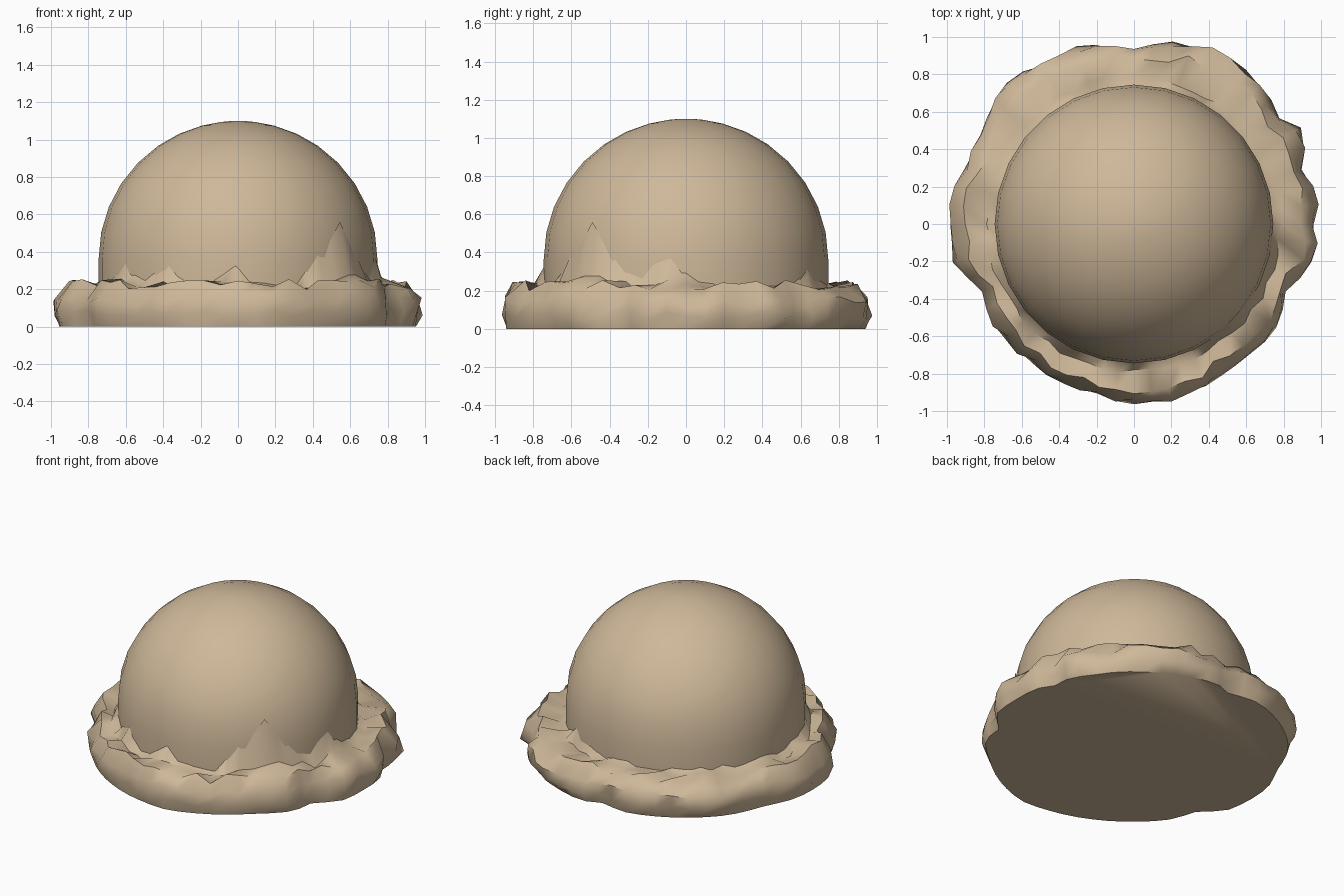
import bpy, bmesh, math, random

if "Cube" in bpy.data.objects:
    bpy.data.objects.remove(bpy.data.objects["Cube"])

random.seed(4)
mat = bpy.data.materials.new("vanilla tan")
mat.diffuse_color = (0.62, 0.48, 0.32, 1)
mat.use_nodes = True
mat.node_tree.nodes["Principled BSDF"].inputs["Base Color"].default_value = mat.diffuse_color


def loft(name, rings, cap_start, cap_end, angle):
    """Skin a list of closed rings, cap the ends, smooth by angle."""
    bm = bmesh.new()
    loops = [[bm.verts.new(p) for p in ring] for ring in rings]
    n = len(rings[0])
    for a, b in zip(loops, loops[1:]):
        for i in range(n):
            j = (i + 1) % n
            bm.faces.new((a[i], a[j], b[j], b[i]))
    if cap_start:
        bm.faces.new(loops[0][::-1])
    if cap_end:
        bm.faces.new(loops[-1])
    mesh = bpy.data.meshes.new(name)
    bm.to_mesh(mesh)
    bm.free()
    mesh.materials.append(mat)
    ob = bpy.data.objects.new(name, mesh)
    bpy.context.collection.objects.link(ob)
    bpy.ops.object.select_all(action='DESELECT')
    ob.select_set(True)
    bpy.context.view_layer.objects.active = ob
    bpy.ops.object.shade_smooth_by_angle(angle=math.radians(angle))
    return ob


# Domed scoop: straight lower wall, round top
R, ZC, N = 0.745, 0.365, 28
profile = [(0.74, 0.08), (0.745, 0.22)]
profile += [(R * math.cos(t), ZC + 0.735 * math.sin(t))
            for t in (math.radians(a) for a in (0, 11, 22, 33, 44, 55, 65, 75, 83))]
profile.append((0.03, 1.1))
loft("scoop_dome", [[(r * math.cos(2 * math.pi * i / N), r * math.sin(2 * math.pi * i / N), z)
                     for i in range(N)] for r, z in profile], False, True, 60)

# Outline of the ragged skirt seen from above
outline = [(.98, .0), (1.0, .15), (.9, .3), (.92, .5), (.78, .58), (.66, .77), (.55, .86),
           (.4, .95), (.1, .97), (0, .93), (-.28, .96), (-.45, .88), (-.7, .75), (-.8, .55),
           (-.88, .36), (-1, .07), (-.95, -.28), (-.83, -.3), (-.75, -.55), (-.55, -.75),
           (-.35, -.87), (-.1, -.95), (.12, -.97), (.32, -.9), (.6, -.71), (.8, -.52),
           (.82, -.3), (.95, -.28)]
polar = sorted((math.atan2(y, x) % (2 * math.pi), math.hypot(x, y)) for x, y in outline)
polar = [(polar[-1][0] - 2 * math.pi, polar[-1][1])] + polar + [(polar[0][0] + 2 * math.pi, polar[0][1])]


def radius(a):
    for (a0, r0), (a1, r1) in zip(polar, polar[1:]):
        if a0 <= a <= a1:
            return r0 + (r1 - r0) * (a - a0) / max(a1 - a0, 1e-6)


# Torn tongues climbing the dome: angle, height, half-width in degrees
tongues = [(318, .32, 24), (268, .13, 7), (240, .10, 12), (352, .18, 12), (215, .12, 10), (60, .08, 15)]


def climb(a):
    d = math.degrees(a)
    return max(h * max(0, 1 - abs((d - c + 180) % 360 - 180) / w) for c, h, w in tongues)


# Ruffled skirt: from the flat underside, round the outer edge, up to the dome
M = 60
rings = [[] for _ in range(6)]
for i in range(M):
    a = 2 * math.pi * i / M
    o = radius(a)
    j = lambda s: random.uniform(-s, s)
    up = climb(a)
    crest = 0.225 + j(0.03)
    section = [(min(o * 0.97, 0.955), 0),
               (o * 0.99 + j(.012), 0.07 + j(.02)),
               (o * 0.985 + j(.02), 0.145 + j(.025)),
               (0.72 + (o - 0.72) * 0.68 + j(.025), crest),
               (0.785 + j(.015), 0.205 + up * 0.25 + j(.025)),
               (0.732, 0.235 + up + j(.02))]
    for ring, (r, z) in zip(rings, section):
        ring.append((r * math.cos(a), r * math.sin(a), z))
loft("ruffled_skirt", rings, True, False, 50)
